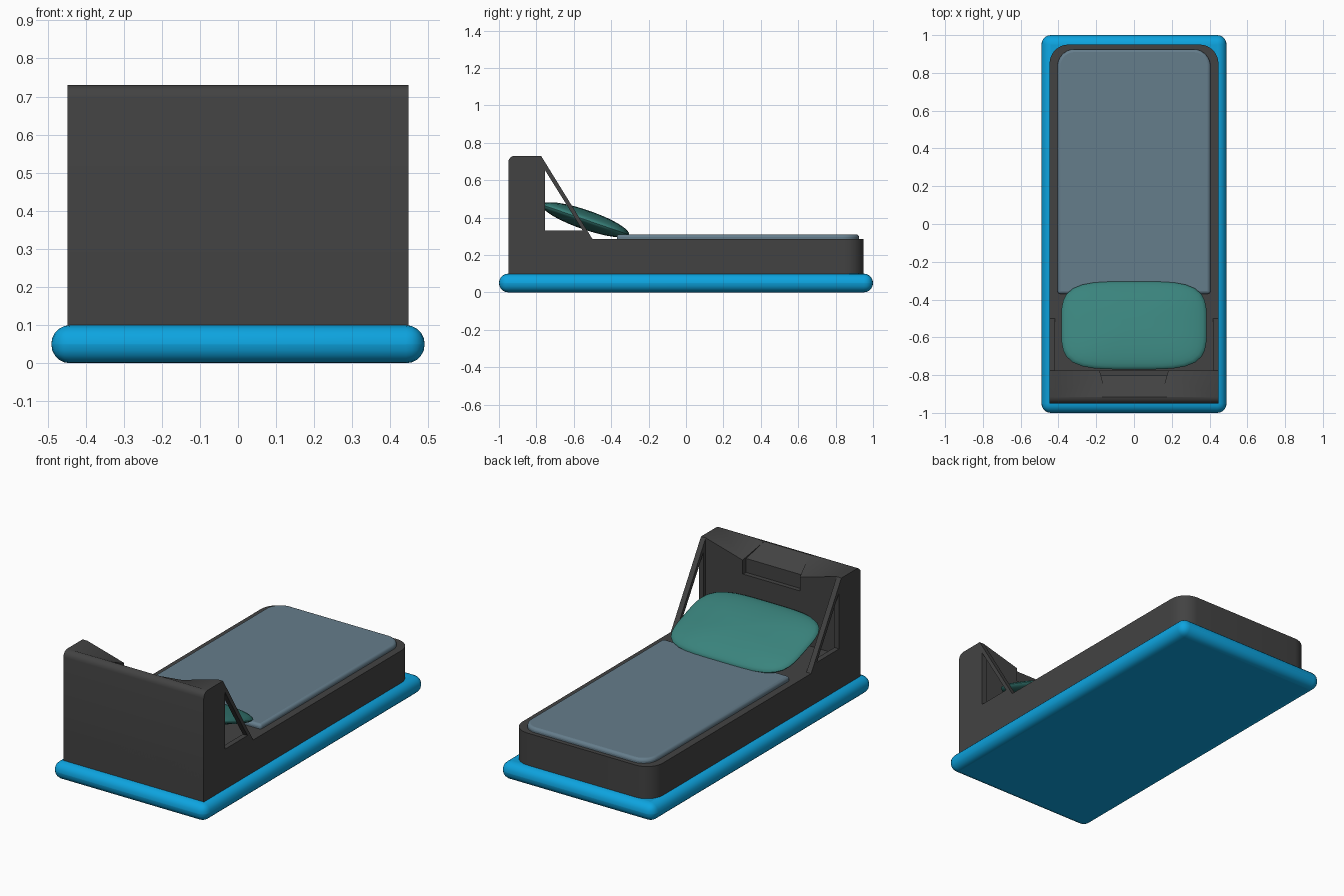
import bpy, bmesh, math
from mathutils import Matrix

cube = bpy.data.objects.get("Cube")
if cube:
    bpy.data.objects.remove(cube)


def material(name, rgb):
    m = bpy.data.materials.new(name)
    m.use_nodes = True
    m.diffuse_color = (*rgb, 1)
    m.node_tree.nodes["Principled BSDF"].inputs["Base Color"].default_value = (*rgb, 1)
    return m


BLUE = material("bright blue", (0.004, 0.37, 0.74))
DARK = material("dark grey", (0.055, 0.055, 0.055))
SLATE = material("slate blue", (0.13, 0.205, 0.26))
TEAL = material("teal", (0.042, 0.23, 0.205))


def finish(bm, name, mat, bevel=0, segments=3, limit=40, smooth=True):
    bmesh.ops.recalc_face_normals(bm, faces=bm.faces)
    me = bpy.data.meshes.new(name)
    bm.to_mesh(me)
    bm.free()
    ob = bpy.data.objects.new(name, me)
    bpy.context.collection.objects.link(ob)
    me.materials.append(mat)
    if bevel:
        mod = ob.modifiers.new("Bevel", "BEVEL")
        mod.width, mod.segments = bevel, segments
        mod.limit_method = "ANGLE"
        mod.angle_limit = math.radians(limit)
    if smooth:
        bpy.ops.object.select_all(action="DESELECT")
        ob.select_set(True)
        bpy.context.view_layer.objects.active = ob
        bpy.ops.object.shade_smooth_by_angle(angle=math.radians(35))
    return ob


def foot_rounded_slab(half, y0, y1, z0, z1, r):
    """Slab whose two corners at the foot end are rounded."""
    outline = [(-half, y0), (half, y0)]
    for cx, start in ((half - r, 0), (r - half, 90)):
        for i in range(9):
            a = math.radians(start + i * 90 / 8)
            outline.append((cx + r * math.cos(a), y1 - r + r * math.sin(a)))
    bm = bmesh.new()
    face = bm.faces.new([bm.verts.new((x, y, z0)) for x, y in outline])
    ext = bmesh.ops.extrude_face_region(bm, geom=[face])["geom"]
    bmesh.ops.translate(bm, vec=(0, 0, z1 - z0),
                        verts=[v for v in ext if isinstance(v, bmesh.types.BMVert)])
    return bm


def loft(bm, sections):
    rings = [[bm.verts.new(p) for p in s] for s in sections]
    n = len(rings[0])
    for a, b in zip(rings, rings[1:]):
        for i in range(n):
            j = (i + 1) % n
            bm.faces.new((a[i], a[j], b[j], b[i]))
    bm.faces.new(rings[0])
    bm.faces.new(rings[-1])


# Rounded base
bm = bmesh.new()
bmesh.ops.create_cube(bm, size=1)
bmesh.ops.transform(bm, verts=bm.verts,
                    matrix=Matrix.Translation((0, 0, 0.05)) @ Matrix.Diagonal((0.98, 2, 0.1, 1)))
finish(bm, "base", BLUE, bevel=0.049, segments=5)

# Bed frame and mattress
W = 0.447
finish(foot_rounded_slab(W, -0.95, 0.95, 0.09, 0.285, 0.1), "bed_frame", DARK)
finish(foot_rounded_slab(0.405, -0.37, 0.925, 0.27, 0.31, 0.09), "mattress", SLATE,
       bevel=0.015, segments=3)

# Headboard: top slopes down to a shallow open recess in the middle
FRONT = -0.775


def headboard_section(x, zf, yf=FRONT, taper=1.0):
    back = [(-0.95, 0.2)]
    for i in range(5):
        a = math.radians(i * 22.5)
        back.append((-0.915 - 0.035 * math.cos(a), 0.695 + 0.035 * math.sin(a)))
    front = [(yf, zf), (yf, 0.585), (FRONT, 0.585), (FRONT, 0.2)]
    return [(x * taper, y, z) for y, z in back] + [(x, y, z) for y, z in front]


right = [headboard_section(-W, 0.73), headboard_section(-0.417, 0.73),
         headboard_section(-0.182, 0.665, taper=0.8),
         headboard_section(-0.178, 0.665, -0.802, 0.8)]
left = [[(-x, y, z) for x, y, z in s] for s in reversed(right)]
bm = bmesh.new()
loft(bm, right + left)
bmesh.ops.remove_doubles(bm, verts=bm.verts, dist=0.0001)
bmesh.ops.triangulate(bm, faces=[f for f in bm.faces if len(f.verts) == 4])
finish(bm, "headboard", DARK)

# Open triangular braces at both sides of the headboard
outer = [(FRONT, 0.28), (FRONT, 0.73), (-0.497, 0.28)]
inner = [(-0.755, 0.33), (-0.755, 0.655), (-0.552, 0.33)]
for side, name in ((1, "left_brace"), (-1, "right_brace")):
    bm = bmesh.new()
    loops = [[bm.verts.new((side * x, y, z)) for y, z in tri]
             for x in (0.417, W) for tri in (outer, inner)]
    for a, b in ((0, 1), (2, 3), (0, 2), (1, 3)):
        for i in range(3):
            j = (i + 1) % 3
            bm.faces.new((loops[a][i], loops[a][j], loops[b][j], loops[b][i]))
    finish(bm, name, DARK, smooth=False)

# Pillow: squared-off ellipsoid leaning on the headboard
bm = bmesh.new()
bmesh.ops.create_uvsphere(bm, u_segments=48, v_segments=20, radius=1)
for v in bm.verts:
    x, y, z = v.co
    r = math.hypot(x, y)
    if r > 0.0001:
        c, s = x / r, y / r
        grow = (c ** 4 + s ** 4) ** -0.25
        v.co.x, v.co.y = x * grow, y * grow
    v.co.x *= 0.385
    v.co.y *= 0.246
    v.co.z *= 0.052
bmesh.ops.transform(bm, verts=bm.verts, matrix=Matrix.Translation((0, -0.537, 0.388))
                    @ Matrix.Rotation(math.radians(-19), 4, "X"))
finish(bm, "pillow", TEAL)
